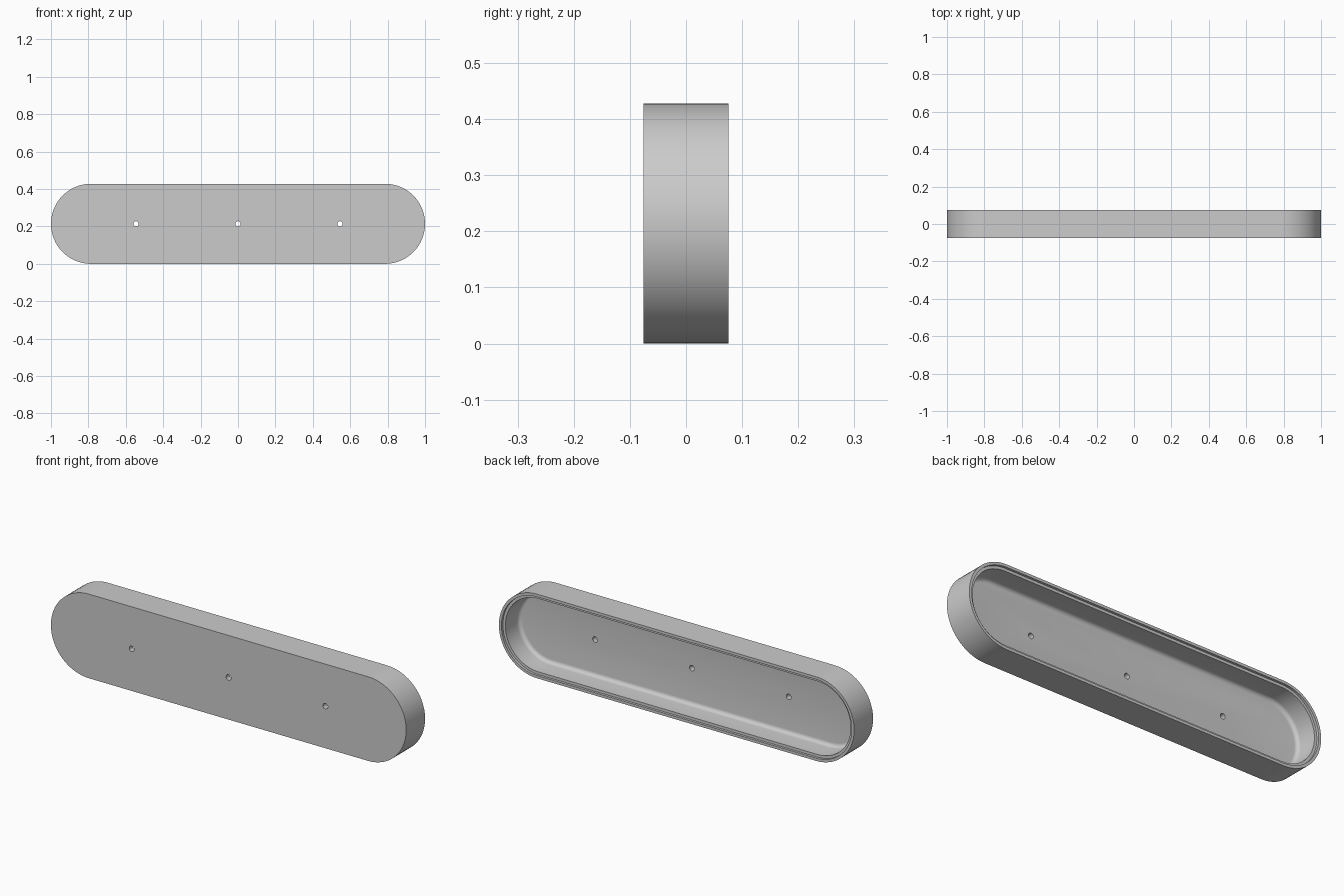
import bpy
import bmesh
from math import sin, cos, pi, radians

cube = bpy.data.objects.get("Cube")
if cube:
    bpy.data.objects.remove(cube, do_unlink=True)

RADIUS = 0.214        # outer end radius, half the height
STRAIGHT = 1 - RADIUS  # centre of each rounded end
HALF_DEPTH = 0.076
FLOOR = -0.048        # inner surface of the front panel
WALL = 0.028
LIP = 0.014
FILLET = 0.02
ARC = 32

grey = bpy.data.materials.new("light grey")
grey.use_nodes = True
colour = (0.6, 0.6, 0.6, 1)
grey.diffuse_color = colour
grey.node_tree.nodes["Principled BSDF"].inputs["Base Color"].default_value = colour


def finish(bm, name):
    bmesh.ops.recalc_face_normals(bm, faces=bm.faces)
    mesh = bpy.data.meshes.new(name)
    bm.to_mesh(mesh)
    bm.free()
    mesh.materials.append(grey)
    obj = bpy.data.objects.new(name, mesh)
    bpy.context.collection.objects.link(obj)
    return obj


def stadium(bm, inset, y):
    """Ring of vertices with two rounded ends, inset from the outer wall."""
    r = RADIUS - inset
    ring = []
    for side in (1, -1):
        for i in range(ARC + 1):
            a = -pi / 2 + pi * i / ARC
            ring.append(bm.verts.new((side * (STRAIGHT + r * cos(a)), y,
                                      RADIUS + side * r * sin(a))))
    return ring


# Wall section: outer wall, rim, recessed ledge, inner wall, fillet to floor
section = [(0, -HALF_DEPTH), (0, HALF_DEPTH), (LIP, HALF_DEPTH),
           (LIP, HALF_DEPTH - 0.012), (WALL, HALF_DEPTH - 0.012)]
for i in range(7):
    a = pi / 2 * i / 6
    section.append((WALL + FILLET * (1 - cos(a)), FLOOR + FILLET * (1 - sin(a))))

# Tray shell
bm = bmesh.new()
rings = [stadium(bm, inset, y) for inset, y in section]
for a, b in zip(rings, rings[1:]):
    for i in range(len(a)):
        j = (i + 1) % len(a)
        bm.faces.new((a[i], a[j], b[j], b[i]))
bm.faces.new(rings[0])
bm.faces.new(rings[-1])
tray = finish(bm, "tray_shell")

# Three screw holes through the front panel
bpy.context.view_layer.objects.active = tray
for x in (-0.545, 0, 0.545):
    bm = bmesh.new()
    ends = []
    for y in (-0.1, -0.02):
        ends.append([bm.verts.new((x + 0.014 * cos(2 * pi * i / 24), y,
                                   RADIUS + 0.014 * sin(2 * pi * i / 24)))
                     for i in range(24)])
        bm.faces.new(ends[-1])
    for i in range(24):
        j = (i + 1) % 24
        bm.faces.new((ends[0][i], ends[0][j], ends[1][j], ends[1][i]))
    cutter = finish(bm, "screw_hole_cutter")
    cutter.hide_render = True
    mod = tray.modifiers.new("screw_hole", 'BOOLEAN')
    mod.operation = 'DIFFERENCE'
    mod.solver = 'EXACT'
    mod.object = cutter
    bpy.ops.object.modifier_apply(modifier=mod.name)
    bpy.data.objects.remove(cutter, do_unlink=True)

# Smooth curves, sharp edges
bpy.ops.object.select_all(action='DESELECT')
tray.select_set(True)
bpy.ops.object.shade_smooth_by_angle(angle=radians(30))
